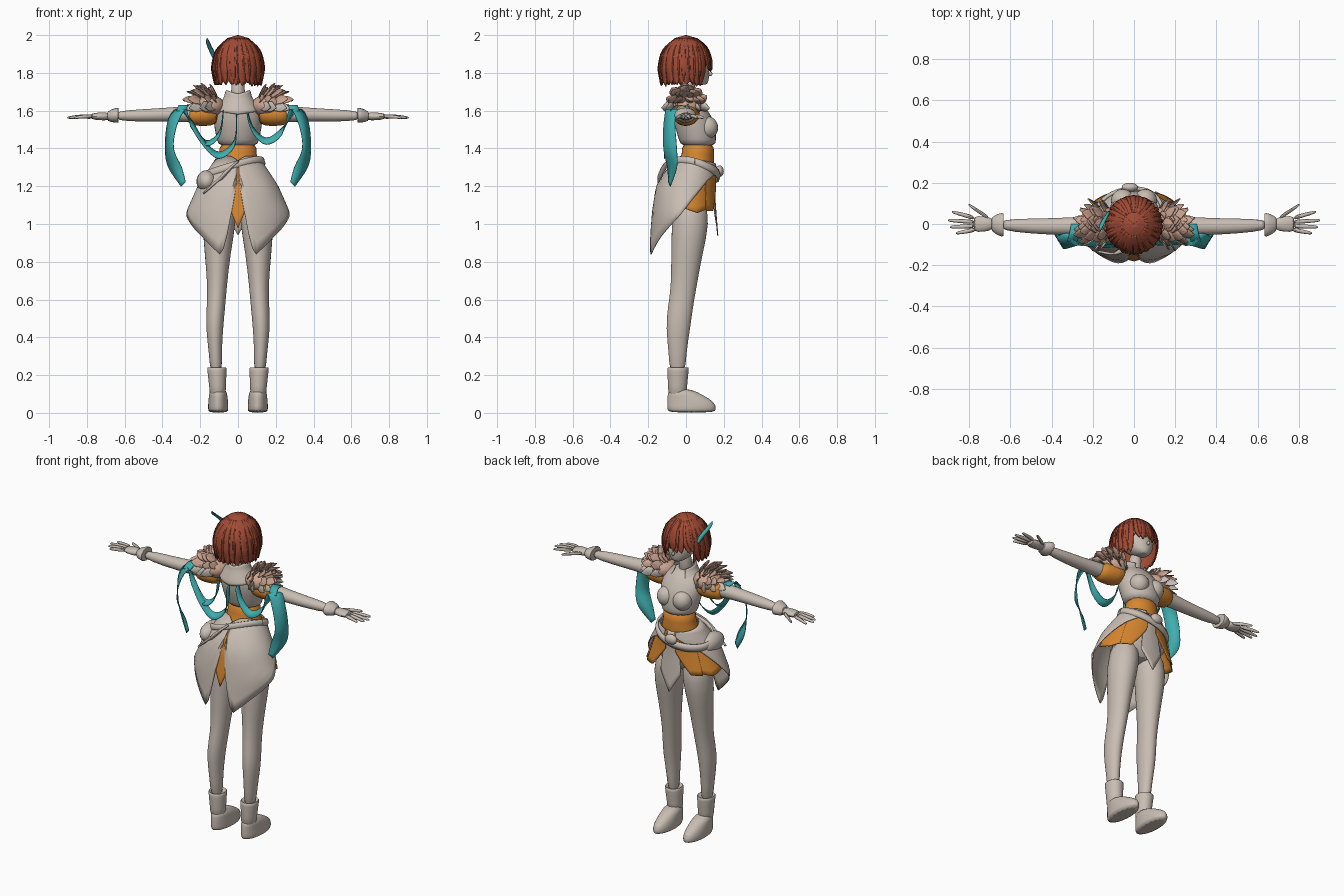
import bpy, bmesh, math, random
from mathutils import Vector as V

random.seed(4)
if "Cube" in bpy.data.objects:
    bpy.data.objects.remove(bpy.data.objects["Cube"])


def colour(name, rgb):
    m = bpy.data.materials.new(name)
    m.use_nodes = True
    m.diffuse_color = (*rgb, 1)
    bsdf = m.node_tree.nodes["Principled BSDF"]
    bsdf.inputs["Base Color"].default_value = (*rgb, 1)
    bsdf.inputs["Roughness"].default_value = 0.8
    return m


BEIGE = colour("pale_beige", (0.58, 0.51, 0.45))
PINK = colour("pink_feather", (0.60, 0.37, 0.28))
ORANGE = colour("orange_cloth", (0.68, 0.24, 0.03))
TEAL = colour("teal_ribbon", (0.05, 0.42, 0.43))
HAIR = colour("auburn_hair", (0.36, 0.07, 0.035))


def finish(name, bm, mat, mirror=False, thick=0, subsurf=0):
    bmesh.ops.recalc_face_normals(bm, faces=bm.faces)
    me = bpy.data.meshes.new(name)
    bm.to_mesh(me)
    bm.free()
    me.materials.append(mat)
    ob = bpy.data.objects.new(name, me)
    bpy.context.collection.objects.link(ob)
    bpy.ops.object.select_all(action="DESELECT")
    ob.select_set(True)
    bpy.context.view_layer.objects.active = ob
    bpy.ops.object.shade_smooth_by_angle(angle=math.radians(45))
    if thick:
        ob.modifiers.new("thickness", "SOLIDIFY").thickness = thick
    if subsurf:
        ob.modifiers.new("smooth", "SUBSURF").levels = subsurf
        ob.modifiers["smooth"].render_levels = subsurf
    if mirror:
        ob.modifiers.new("mirror", "MIRROR")
    return ob


def loft(name, mat, rings, axis="z", n=16, mirror=False, subsurf=1):
    """Tube through rings of (position on axis, two centres, two radii)."""
    bm = bmesh.new()
    loops = []
    for t, a, b, ra, rb in rings:
        loop = []
        for k in range(n):
            w = 2 * math.pi * k / n
            p, q = a + ra * math.cos(w), b + rb * math.sin(w)
            loop.append(bm.verts.new((p, q, t) if axis == "z" else (t, p, q)))
        loops.append(loop)
    for l0, l1 in zip(loops, loops[1:]):
        for k in range(n):
            j = (k + 1) % n
            bm.faces.new((l0[k], l0[j], l1[j], l1[k]))
    bm.faces.new(loops[0])
    bm.faces.new(loops[-1])
    return finish(name, bm, mat, mirror, subsurf=subsurf)


def catmull(pts, u):
    i = min(int(u), len(pts) - 2)
    f = u - i
    p0, p1, p2, p3 = (pts[min(max(i + d, 0), len(pts) - 1)] for d in (-1, 0, 1, 2))
    return 0.5 * (2 * p1 + (p2 - p0) * f + (2 * p0 - 5 * p1 + 4 * p2 - p3) * f * f
                  + (3 * p1 - p0 - 3 * p2 + p3) * f ** 3)


def strips(name, mat, items, thick=0.004, ridge=0.0, steps=4, mirror=False):
    """Bands along paths; each item is (points, half-width vectors)."""
    bm = bmesh.new()
    for pts, sides in items:
        pts, sides = [V(p) for p in pts], [V(s) for s in sides]
        rows, total = [], (len(pts) - 1) * steps
        for k in range(total + 1):
            u = k / steps
            c, s = catmull(pts, u), catmull(sides, u)
            d = catmull(pts, min(u + 0.1, len(pts) - 1)) - catmull(pts, max(u - 0.1, 0))
            up = d.normalized().cross(s) * ridge
            rows.append([bm.verts.new(p) for p in (c - s, c + up, c + s)])
        for r0, r1 in zip(rows, rows[1:]):
            for j in (0, 1):
                bm.faces.new((r0[j], r0[j + 1], r1[j + 1], r1[j]))
    return finish(name, bm, mat, mirror, thick)


def lerp(tab, x):
    """Interpolate rows (x, values...) sorted by x."""
    for r0, r1 in zip(tab, tab[1:]):
        if x <= r1[0]:
            f = max(0, (x - r0[0]) / (r1[0] - r0[0]))
            return [a + (b - a) * f for a, b in zip(r0[1:], r1[1:])]
    return list(tab[-1][1:])


def surf(tab, deg, z, scale=1.0):
    rx, ry, cy = lerp(tab, z)
    a = math.radians(deg)
    return V((rx * scale * math.cos(a), cy + ry * scale * math.sin(a), z))


def panel(name, mat, tab, edge, scale=1.0, nu=24, nv=8, power=1.0, mirror=False, thick=0.006):
    """Curved sheet; edge rows are (angle, top z, bottom z)."""
    bm = bmesh.new()
    grid = []
    for i in range(nu + 1):
        deg = edge[0][0] + (edge[-1][0] - edge[0][0]) * i / nu
        top, bot = lerp(edge, deg)
        grid.append([bm.verts.new(surf(tab, deg, top + (bot - top) * (j / nv) ** power, scale))
                     for j in range(nv + 1)])
    for c0, c1 in zip(grid, grid[1:]):
        for j in range(nv):
            bm.faces.new((c0[j], c0[j + 1], c1[j + 1], c1[j]))
    return finish(name, bm, mat, mirror, thick)


def ball(name, mat, c, r, mirror=False):
    bm = bmesh.new()
    bmesh.ops.create_uvsphere(bm, u_segments=20, v_segments=12, radius=1)
    for v in bm.verts:
        v.co = V([a * b + d for a, b, d in zip(v.co, r, c)])
    return finish(name, bm, mat, mirror)


# Body
loft("pelvis", BEIGE, [(1.04, 0, .02, .12, .08), (1.12, 0, .02, .17, .11),
                       (1.22, 0, .03, .16, .115), (1.32, 0, .045, .115, .10)])
loft("corset", ORANGE, [(1.27, 0, .045, .135, .11), (1.32, 0, .055, .112, .097),
                        (1.37, 0, .065, .097, .085), (1.44, 0, .062, .107, .09)])
loft("cuirass", BEIGE, [(1.41, 0, .065, .105, .092), (1.44, 0, .062, .113, .10), (1.51, 0, .05, .128, .11),
                        (1.57, 0, .035, .135, .105), (1.63, 0, .015, .12, .08), (1.67, 0, .005, .065, .055)])
ball("bust", BEIGE, (.055, .112, 1.51), (.057, .058, .06), mirror=True)
loft("neck", BEIGE, [(1.63, 0, .0, .045, .045), (1.69, 0, .005, .036, .038), (1.78, 0, .015, .036, .04)])
loft("head", BEIGE, [(1.735, 0, .08, .025, .03), (1.755, 0, .06, .055, .062), (1.80, 0, .035, .09, .09),
                     (1.86, 0, .01, .107, .112), (1.93, 0, 0, .09, .095), (1.96, 0, 0, .05, .05)])
ball("nose", BEIGE, (0, .128, 1.795), (.008, .012, .012))
COLLAR = [(1.60, .12, .10, .01), (1.67, .075, .065, .005), (1.72, .062, .055, .005)]
panel("collar", BEIGE, COLLAR, [(120, 1.68, 1.61), (200, 1.71, 1.60), (270, 1.69, 1.58),
                                (340, 1.71, 1.60), (420, 1.68, 1.61)])

# Legs and boots
loft("legs", BEIGE, [(1.16, .085, .02, .075, .085), (1.0, .1, .025, .092, .103), (.85, .108, .005, .07, .085),
                     (.66, .11, -.012, .051, .068), (.56, .117, -.03, .05, .068), (.45, .125, -.042, .047, .066),
                     (.32, .12, -.045, .034, .047), (.2, .115, -.045, .033, .043)], mirror=True)
loft("boot_shafts", BEIGE, [(.08, .107, -.045, .045, .052), (.14, .108, -.045, .044, .05),
                            (.235, .112, -.042, .054, .06), (.245, .112, -.042, .05, .055),
                            (.225, .112, -.042, .04, .045)], mirror=True)
loft("boot_feet", BEIGE, [(0, .105, .03, .052, .128), (.02, .105, .03, .055, .132), (.055, .105, .028, .054, .130),
                          (.09, .105, .0, .05, .10), (.13, .106, -.035, .045, .06)], mirror=True)

# Arms and hands
loft("arms", BEIGE, [(.1, 0, 1.585, .05, .05), (.25, -.01, 1.583, .045, .044), (.4, -.012, 1.578, .041, .036),
                     (.5, -.01, 1.575, .037, .034), (.66, -.004, 1.572, .027, .026)], "x", mirror=True)
loft("sleeves", ORANGE, [(.10, .01, 1.585, .07, .06), (.17, 0, 1.58, .072, .064),
                         (.23, -.005, 1.577, .066, .058), (.27, -.008, 1.575, .05, .045)], "x", mirror=True)
loft("glove_cuffs", BEIGE, [(.635, -.004, 1.575, .025, .025), (.63, -.004, 1.577, .062, .043),
                            (.65, -.004, 1.575, .058, .04), (.70, 0, 1.57, .034, .026)], "x", mirror=True)
loft("palms", BEIGE, [(.68, 0, 1.57, .03, .024), (.73, 0, 1.57, .04, .022),
                      (.785, 0, 1.57, .042, .016)], "x", 12, mirror=True)
for nm, x0, y0, x1, y1 in (("index", .77, .028, .885, .06), ("middle", .77, .01, .905, .018),
                           ("ring", .77, -.01, .895, -.015), ("little", .765, -.027, .865, -.045),
                           ("thumb", .70, .025, .805, .095)):
    loft(nm + "_fingers", BEIGE, [(x0 + (x1 - x0) * f, y0 + (y1 - y0) * f, 1.572 - .01 * f * f, r, r)
                                  for f, r in ((0, .013), (.5, .011), (.9, .009), (1, .004))], "x", 8, mirror=True)

# Skirt
HIP = [(.83, .25, .2, 0), (1.05, .275, .18, 0), (1.2, .21, .162, .005), (1.28, .16, .137, .03), (1.37, .1, .088, .063)]
panel("tail_skirt", BEIGE, HIP, [(-88, 1.34, 1.22), (-80, 1.35, .98), (-70, 1.36, .83), (-45, 1.36, .93),
                                 (-15, 1.35, 1.03), (10, 1.34, 1.13), (40, 1.33, 1.23), (75, 1.32, 1.29)],
      1.02, nu=32, mirror=True)
panel("tail_diamond", ORANGE, HIP, [(256, 1.32, 1.13), (270, 1.32, .975), (284, 1.32, 1.13)], .97)
panel("side_skirt", ORANGE, HIP, [(-10, 1.3, 1.09), (22, 1.3, 1.06), (44, 1.3, 1.08)], .93, mirror=True)
panel("front_side_skirt", ORANGE, HIP, [(40, 1.31, 1.07), (58, 1.31, 1.07), (80, 1.31, 1.2)], .96, mirror=True)
panel("front_tabard", BEIGE, HIP, [(73, 1.32, 1.06), (90, 1.32, .94), (107, 1.32, 1.06)], .9)


def sash_point(deg):
    return surf(HIP, deg, 1.285 + .05 * math.cos(math.radians(deg + 35)), 1.06)


strips("sash", BEIGE, [([sash_point(d) for d in range(0, 361, 20)], [(0, 0, .024)] * 19)], .012, .3)
ball("sash_knot", BEIGE, (-.02, .178, 1.28), (.04, .022, .03))
ball("hip_drape", BEIGE, (-.165, -.02, 1.225), (.055, .10, .06))
strips("sash_tails", BEIGE, [([(-.02, -.10, 1.32), (-.09, -.14, 1.25), (-.17, -.13, 1.17)],
                              [(.02, 0, .02), (.02, 0, .03), (.01, 0, .012)])], .012, .3)


# Shoulder feathers, pointing out over the upper arms
def feather(c, d, size):
    d = d.normalized()
    side = d.cross(c - V((.15, 0, 1.60))).normalized() * size * .33
    return ([c, c + d * size * .55, c + d * size + V((0, 0, -.012))], [side * .5, side, side * .05])


ball("pauldrons", PINK, (.155, 0, 1.625), (.085, .085, .06), mirror=True)
for nm, mat, elevs, count, size in (("pink_feathers", PINK, (20, 50, 78), 12, .085),
                                    ("pale_feathers", BEIGE, (-8,), 12, .085)):
    plumes = []
    for e in elevs:
        for k in range(count):
            a = math.radians(360 * k / count + random.uniform(-12, 12) + e)
            el = math.radians(e)
            out = V((math.cos(a) * math.cos(el), math.sin(a) * math.cos(el), math.sin(el)))
            c = V((.155, 0, 1.625)) + V((out.x * .075, out.y * .07, out.z * .065))
            lean = V((.55, 0, .15)) + out * V((.6, .6, 0)).length * .55
            if c.x > .10:
                plumes.append(feather(c, lean, size * random.uniform(.75, 1.05)))
    strips(nm, mat, plumes, .005, .3, 3, mirror=True)

# Ribbons: sagging across the back, over the arms, then hanging
hang = [(.3, -.075, 1.61), (.35, -.09, 1.53), (.365, -.085, 1.4), (.335, -.075, 1.3), (.29, -.09, 1.21)]
hang_w = [(.025, .03, 0), (.024, .03, .01), (.022, .035, 0), (.035, .025, 0), (.012, .005, -.012)]
sags = {"right": [(.05, -.08, 1.59), (.08, -.085, 1.5), (.15, -.09, 1.44), (.23, -.085, 1.49)],
        "left": [(-.01, -.09, 1.57), (-.02, -.09, 1.43), (-.1, -.1, 1.365), (-.18, -.1, 1.43), (-.25, -.09, 1.54)]}
for nm, s in (("right", 1), ("left", -1)):
    sag = sags[nm]
    sag_w = [(0, .015, .018)] * len(sag)
    strips("ribbon_" + nm, TEAL, [(sag + [(s * x, y, z) for x, y, z in hang],
                                   sag_w + [(s * x, y, z) for x, y, z in hang_w])], .004)
strips("back_ribbon", TEAL, [([(-.08, -.08, 1.59), (-.1, -.085, 1.48), (-.17, -.09, 1.43), (-.25, -.085, 1.53)],
                              [(0, .015, .014)] * 4)])
strips("arm_bands", TEAL, [([(.28, .0, 1.625), (.29, -.05, 1.63), (.3, -.085, 1.60)],
                            [(.025, 0, 0)] * 3)], mirror=True)

# Hair: bobbed shell, fringe and layered locks
BOB = [(1.73, .125, .125, -.01), (1.82, .143, .145, -.005), (1.9, .132, .137, -.003),
       (1.95, .1, .105, 0), (1.985, .055, .058, 0), (2.0, .002, .002, 0)]
jag = [(142 + 8 * k, 2.0, 1.735 + (.022 if k % 2 else 0)) for k in range(33)]
panel("bob_back", HAIR, BOB, jag, .97, 64, 12, 1.6)
fringe = [(34 + 8 * k, 2.0, 1.825 + (.028 if k % 2 else 0)) for k in range(15)]
panel("fringe", HAIR, BOB, fringe, .96, 56, 12, 1.6)
locks = []
for k in range(26):
    deg = k * 360 / 26 + random.uniform(-4, 4)
    front = 40 < deg < 140
    low = (1.815 if front else 1.735) + random.uniform(-.008, .015)
    pts, sides = [], []
    for f, w in ((0, .006), (.25, .018), (.6, .022), (.85, .016), (1, .001)):
        d = deg + 6 * f * f
        pts.append(surf(BOB, d, 1.985 + (low - 1.985) * f, 1.0))
        sides.append(V((-math.sin(math.radians(d)), math.cos(math.radians(d)), 0)) * w)
    locks.append((pts, sides))
strips("hair_locks", HAIR, locks, .006, -.25)

# Feather ornament in the hair
strips("hair_feather", TEAL, [([(-.125, .06, 1.87), (-.142, .03, 1.92), (-.155, -.005, 1.955), (-.162, -.03, 1.985)],
                               [(.004, .004, .004), (.018, .018, -.012), (.015, .016, -.012), (.001, 0, 0)])],
       .006, .3)
